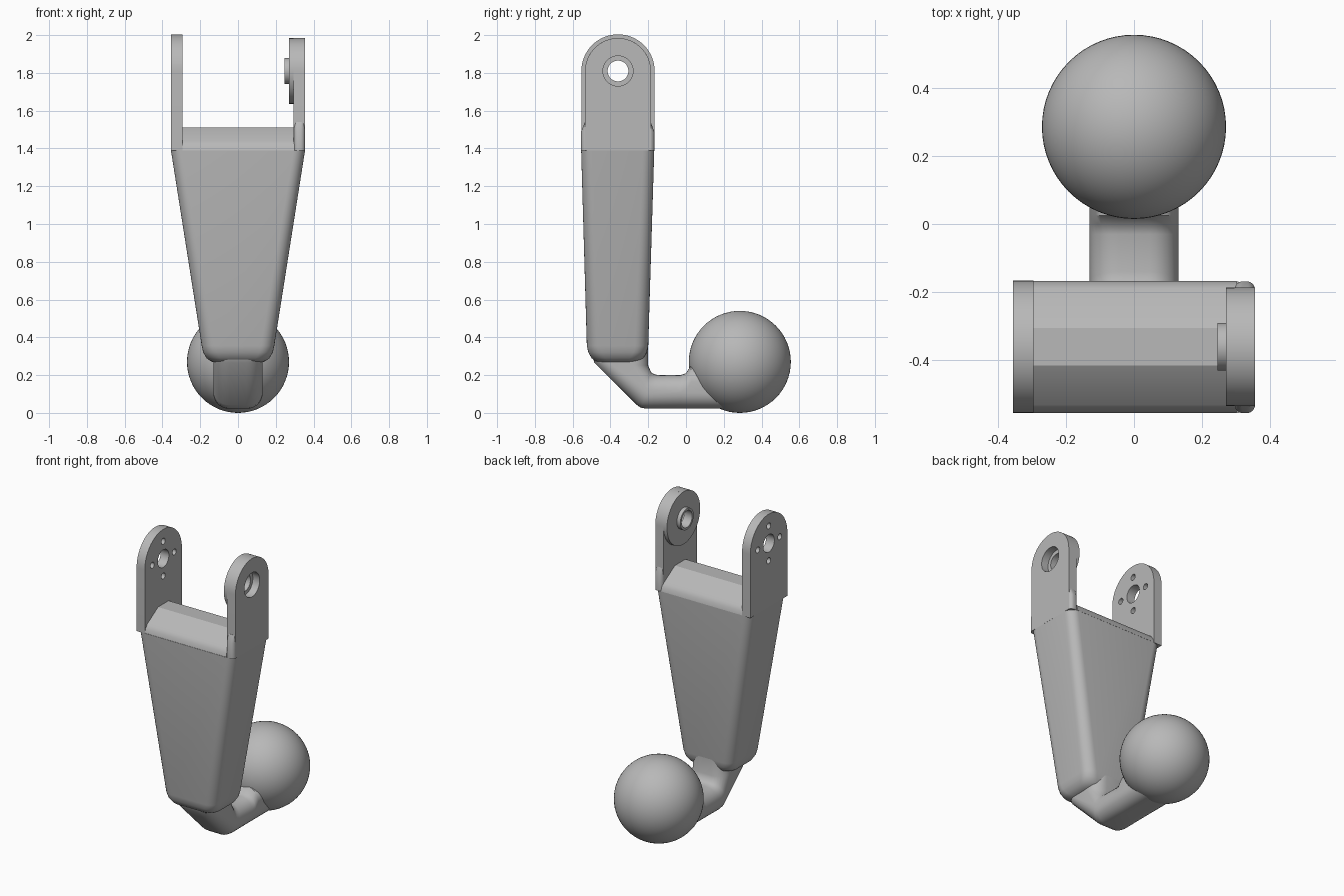
import bpy
import bmesh
import math
from mathutils import Vector

if "Cube" in bpy.data.objects:
    bpy.data.objects.remove(bpy.data.objects["Cube"], do_unlink=True)

GREY = (0.48, 0.48, 0.48, 1.0)
grey = bpy.data.materials.new("plain grey")
grey.use_nodes = True
grey.diffuse_color = GREY
grey.node_tree.nodes["Principled BSDF"].inputs["Base Color"].default_value = GREY

X, Y = Vector((1, 0, 0)), Vector((0, 1, 0))
PIVOT_Y, PIVOT_Z = -0.36, 1.81


def finish(name, bm):
    bmesh.ops.recalc_face_normals(bm, faces=bm.faces)
    mesh = bpy.data.meshes.new(name)
    bm.to_mesh(mesh)
    bm.free()
    mesh.materials.append(grey)
    obj = bpy.data.objects.new(name, mesh)
    bpy.context.collection.objects.link(obj)
    return obj


def activate(obj):
    bpy.ops.object.select_all(action='DESELECT')
    obj.select_set(True)
    bpy.context.view_layer.objects.active = obj


def smooth(obj, angle=32):
    activate(obj)
    bpy.ops.object.shade_smooth_by_angle(angle=math.radians(angle))


def rounded_ring(centre, u, v, half_u, half_v, radius, steps=7):
    """Rounded rectangle in the plane of the unit vectors u and v."""
    radius = min(radius, half_u, half_v)
    points = []
    for corner, (su, sv) in enumerate(((1, 1), (-1, 1), (-1, -1), (1, -1))):
        for i in range(steps + 1):
            a = math.pi / 2 * (corner + i / steps)
            points.append(centre + u * (su * (half_u - radius) + radius * math.cos(a))
                          + v * (sv * (half_v - radius) + radius * math.sin(a)))
    return points


def loft(name, rings):
    bm = bmesh.new()
    loops = [[bm.verts.new(p) for p in ring] for ring in rings]
    for a, b in zip(loops, loops[1:]):
        for i in range(len(a)):
            j = (i + 1) % len(a)
            bm.faces.new((a[i], a[j], b[j], b[i]))
    bm.faces.new(loops[0])
    bm.faces.new(loops[-1])
    return finish(name, bm)


def extrude_x(name, outline, x0, x1):
    """Plate from a (y, z) outline between two x positions."""
    return loft(name, [[Vector((x, y, z)) for y, z in outline] for x in (x0, x1)])


def circle(radius, y=PIVOT_Y, z=PIVOT_Z, count=48):
    return [(y + radius * math.cos(2 * math.pi * i / count),
             z + radius * math.sin(2 * math.pi * i / count)) for i in range(count)]


def tombstone(radius, bottom, steps=32):
    arc = [(PIVOT_Y + radius * math.cos(math.pi * i / steps),
            PIVOT_Z + radius * math.sin(math.pi * i / steps)) for i in range(steps + 1)]
    return arc + [(PIVOT_Y - radius, bottom), (PIVOT_Y + radius, bottom)]


def drill(obj, outline, x0=-1, x1=1):
    cutter = extrude_x("cutter", outline, x0, x1)
    cutter.hide_render = True
    mod = obj.modifiers.new("hole", 'BOOLEAN')
    mod.operation, mod.solver, mod.object = 'DIFFERENCE', 'EXACT', cutter
    activate(obj)
    bpy.ops.object.modifier_apply(modifier=mod.name)
    bpy.data.objects.remove(cutter, do_unlink=True)


def level(z, half_x, y0, y1, radius, x=0):
    return rounded_ring(Vector((x, (y0 + y1) / 2, z)), X, Y, half_x, (y1 - y0) / 2, radius)


# Tapered body with softened lower edges
rings = [level(z, 0.192 - d, -0.525 + d, -0.2 - d, 0.07)
         for z, d in ((0.265, 0.07), (0.275, 0.045), (0.29, 0.025), (0.32, 0.008), (0.355, 0))]
rings.append(level(1.39, 0.355, -0.555, -0.168, 0.06))
smooth(loft("body", rings))

# Faceted crown between the ears
half_crown = [(0.193, 1.39), (0.187, 1.415), (0.17, 1.44), (0.055, 1.51)]
crown = [(PIVOT_Y - d, z) for d, z in half_crown]
crown += [(PIVOT_Y + d, z) for d, z in reversed(half_crown)]
smooth(extrude_x("body_crown", crown, -0.3, 0.3), 25)

# Right ear: plain plate with a centre hole and four screw holes
ear = extrude_x("right_ear", tombstone(0.194, 1.388), -0.355, -0.295)
drill(ear, circle(0.058))
for k in range(4):
    a = math.pi / 2 * k
    drill(ear, circle(0.02, PIVOT_Y + 0.115 * math.cos(a), PIVOT_Z + 0.115 * math.sin(a), 20))
smooth(ear)

# Left ear: narrower plate with a shoulder, a boss and a bushing
ear = extrude_x("left_ear", tombstone(0.174, 1.388), 0.295, 0.355)
drill(ear, circle(0.08), 0.305, 1)
drill(ear, circle(0.055))
smooth(ear)
for name, radius, x0, x1 in (("left_ear_boss", 0.174, 0.27, 0.295),
                             ("left_ear_bushing", 0.07, 0.245, 0.27)):
    part = extrude_x(name, circle(radius), x0, x1)
    drill(part, circle(0.055))
    smooth(part)
smooth(loft("left_ear_shoulder", [
    level(1.388, 0.03, -0.555, -0.168, 0.025, 0.325),
    level(1.49, 0.03, -0.555, -0.168, 0.025, 0.325),
    level(1.54, 0.029, -0.535, -0.187, 0.02, 0.325)]))

# Bent neck, given by its lower and upper edge in (y, z)
neck_edges = [((-0.495, 0.30), (-0.2, 0.38)), ((-0.485, 0.265), (-0.2, 0.25)),
              ((-0.26, 0.042), (-0.185, 0.215)), ((-0.24, 0.028), (-0.165, 0.203)),
              ((-0.21, 0.022), (-0.14, 0.2)), ((-0.03, 0.022), (-0.03, 0.2)),
              ((0, 0.022), (0, 0.21)), ((0.03, 0.022), (0.025, 0.25)),
              ((0.2, 0.022), (0.15, 0.25))]
rings = []
for low, high in neck_edges:
    low, high = Vector((0, *low)), Vector((0, *high))
    up = high - low
    rings.append(rounded_ring((low + high) / 2, X, up.normalized(), 0.13, up.length / 2, 0.085))
smooth(loft("neck", rings), 40)

# Ball end
bm = bmesh.new()
bmesh.ops.create_uvsphere(bm, u_segments=64, v_segments=32, radius=0.27)
bmesh.ops.translate(bm, verts=bm.verts, vec=(0, 0.285, 0.27))
smooth(finish("ball", bm))
